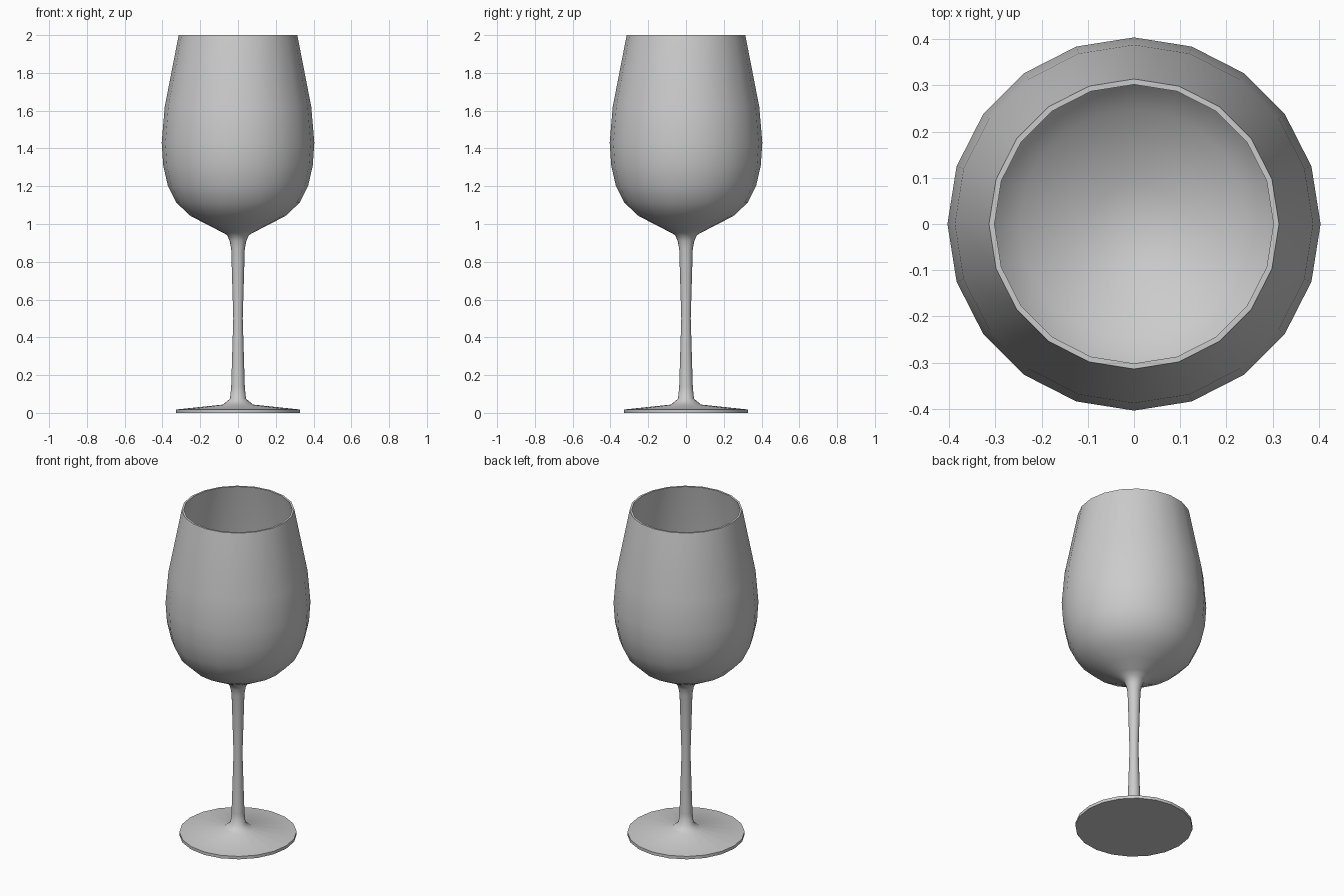
import bpy, bmesh, math

if "Cube" in bpy.data.objects:
    bpy.data.objects.remove(bpy.data.objects["Cube"])

SIDES = 20

# Half profile (radius, height): foot, stem, outer bowl
outer = [(0, 0), (0.327, 0), (0.327, 0.018), (0.08, 0.044), (0.042, 0.075),
         (0.036, 0.14), (0.025, 0.5), (0.036, 0.87), (0.044, 0.91), (0.058, 0.942),
         (0.095, 0.962), (0.17, 1.0), (0.255, 1.045), (0.328, 1.115), (0.372, 1.205),
         (0.396, 1.31), (0.404, 1.43), (0.388, 1.62), (0.314, 2.0)]
# Inner bowl, rim down to the bottom centre
inner = [(0.302, 2.0), (0.376, 1.62), (0.392, 1.43), (0.384, 1.31), (0.361, 1.21),
         (0.319, 1.125), (0.249, 1.058), (0.166, 1.014), (0.09, 0.98), (0, 0.965)]

# Lathe the profile around z
bm = bmesh.new()
verts = [bm.verts.new((r, 0, z)) for r, z in outer + inner]
edges = [bm.edges.new(pair) for pair in zip(verts, verts[1:])]
bmesh.ops.spin(bm, geom=verts + edges, cent=(0, 0, 0), axis=(0, 0, 1),
               angle=2 * math.pi, steps=SIDES, use_duplicate=False)
bmesh.ops.remove_doubles(bm, verts=bm.verts[:], dist=0.0005)
bmesh.ops.recalc_face_normals(bm, faces=bm.faces[:])

mesh = bpy.data.meshes.new("wine_glass")
bm.to_mesh(mesh)
bm.free()
glass = bpy.data.objects.new("wine_glass", mesh)
bpy.context.collection.objects.link(glass)

# Smooth shading with crisp rim and foot edges
bpy.context.view_layer.objects.active = glass
glass.select_set(True)
bpy.ops.object.shade_smooth_by_angle(angle=math.radians(50))
